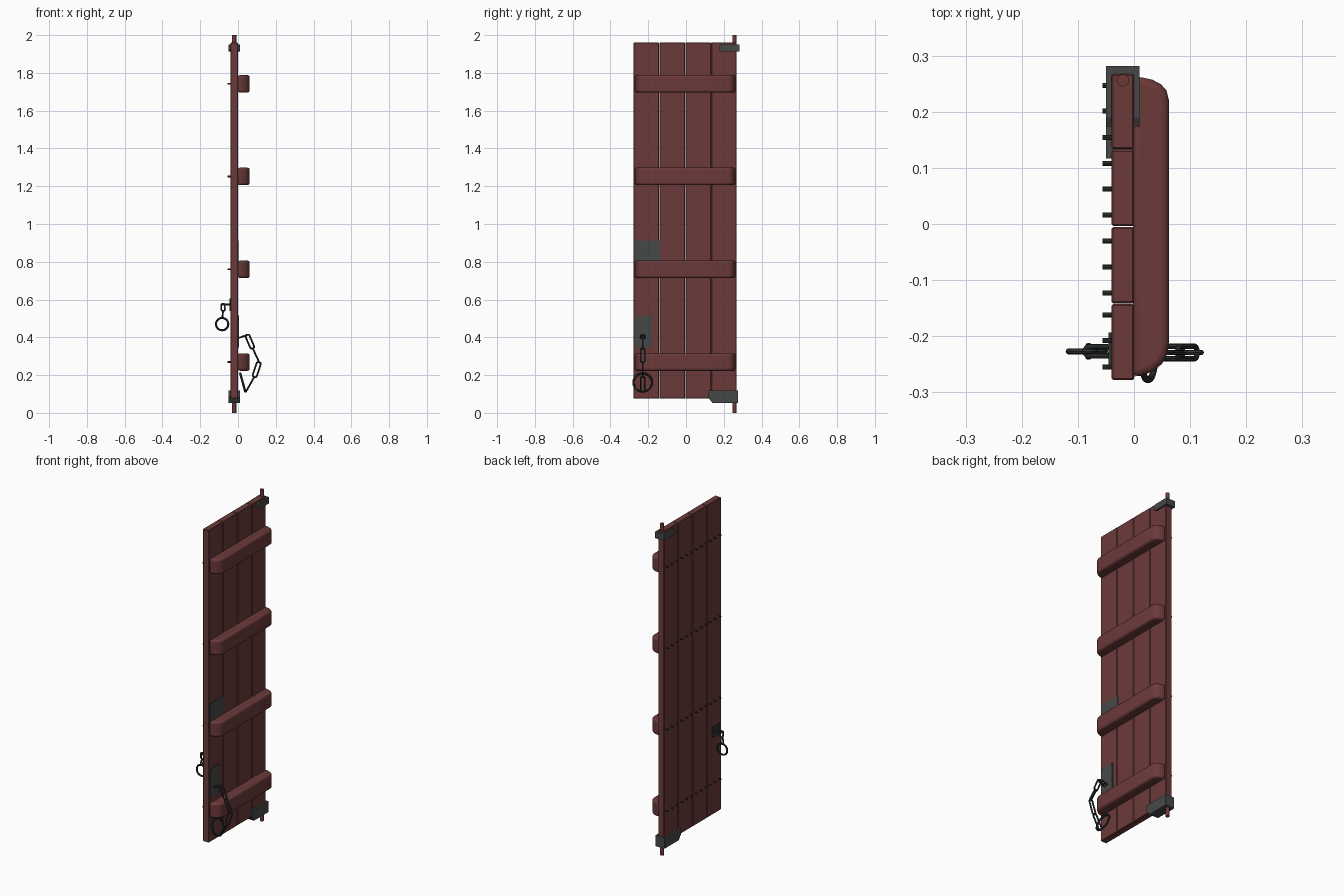
import bpy, bmesh, math
from mathutils import Vector, Matrix

if "Cube" in bpy.data.objects:
    bpy.data.objects.remove(bpy.data.objects["Cube"])


def material(name, rgb):
    m = bpy.data.materials.new(name)
    m.diffuse_color = (*rgb, 1)
    m.use_nodes = True
    m.node_tree.nodes["Principled BSDF"].inputs["Base Color"].default_value = m.diffuse_color
    return m


WOOD = material("red_wood", (0.15, 0.042, 0.042))
IRON = material("grey_iron", (0.062, 0.066, 0.064))
DARK = material("dark_iron", (0.03, 0.034, 0.034))


def finish(bm, name, mat, bevel=0.0, segs=2, smooth=True):
    bmesh.ops.recalc_face_normals(bm, faces=bm.faces)
    me = bpy.data.meshes.new(name)
    bm.to_mesh(me)
    bm.free()
    ob = bpy.data.objects.new(name, me)
    bpy.context.collection.objects.link(ob)
    me.materials.append(mat)
    if bevel:
        mod = ob.modifiers.new("bevel", 'BEVEL')
        mod.width, mod.segments, mod.limit_method = bevel, segs, 'ANGLE'
        mod.angle_limit = math.radians(40)
    if smooth:
        bpy.ops.object.select_all(action='DESELECT')
        ob.select_set(True)
        bpy.context.view_layer.objects.active = ob
        bpy.ops.object.shade_smooth_by_angle(angle=math.radians(40))
    return ob


def prism(bm, pts, vec):
    """Extrude a flat outline along vec."""
    f = bm.faces.new([bm.verts.new(p) for p in pts])
    res = bmesh.ops.extrude_face_region(bm, geom=[f], use_keep_orig=True)
    vs = [v for v in res["geom"] if isinstance(v, bmesh.types.BMVert)]
    bmesh.ops.translate(bm, verts=vs, vec=vec)


def box(bm, x0, x1, y0, y1, z0, z1):
    prism(bm, [(x0, y0, z0), (x1, y0, z0), (x1, y1, z0), (x0, y1, z0)], (0, 0, z1 - z0))


def rod(bm, a, b, r, n=12):
    a, b = Vector(a), Vector(b)
    rot = (b - a).to_track_quat('Z', 'Y').to_matrix().to_4x4()
    bmesh.ops.create_cone(bm, cap_ends=True, segments=n, radius1=r, radius2=r,
                          depth=(b - a).length, matrix=Matrix.Translation((a + b) / 2) @ rot)


def tube_loop(bm, a, b, half_w, r, side, n=20, m=8):
    """Closed oval link whose outer ends sit at a and b; side is its width axis."""
    a, b = Vector(a), Vector(b)
    u, s, c = (b - a).normalized(), Vector(side).normalized(), (a + b) / 2
    s = (s - u * s.dot(u)).normalized()
    w = u.cross(s)
    straight = max((b - a).length / 2 - half_w, 0)
    rw = half_w - r
    rings = []
    for i in range(n):
        t = 2 * math.pi * (i + .5) / n
        d = u * math.cos(t) + s * math.sin(t)
        p = c + d * rw + u * math.copysign(straight, math.cos(t))
        rings.append([bm.verts.new(p + (d * math.cos(q) + w * math.sin(q)) * r)
                      for q in (2 * math.pi * j / m for j in range(m))])
    for i in range(n):
        A, B = rings[i], rings[(i + 1) % n]
        for j in range(m):
            bm.faces.new((A[j], A[(j + 1) % m], B[(j + 1) % m], B[j]))


# door planks
edges = [-0.279, -0.142, -0.0045, 0.133, 0.268]
for i in range(4):
    bm = bmesh.new()
    box(bm, -0.04, 0, edges[i] + .0006, edges[i + 1] - .0006, 0.075, 1.96)
    finish(bm, f"plank_{i + 1}", WOOD, 0.003, 1, False)

# cross battens with rounded ends, and the nails through them
profile = [(-0.002, -0.273), (0.015, -0.270), (0.035, -0.262), (0.050, -0.249), (0.059, -0.232),
           (0.062, -0.212), (0.062, 0.222), (0.058, 0.238), (0.048, 0.249), (0.033, 0.257),
           (0.015, 0.261), (-0.002, 0.263)]
nail_y = [0.247, 0.201, 0.154, 0.108, 0.062, 0.016, -0.030, -0.077, -0.123, -0.162, -0.208, -0.255]
for i, z in enumerate((0.269, 0.760, 1.252, 1.742)):
    bm = bmesh.new()
    prism(bm, [(x, y, z - .046) for x, y in profile], (0, 0, .092))
    finish(bm, f"batten_{i + 1}", WOOD, 0.012, 3)
    bm = bmesh.new()
    for y in nail_y:
        rod(bm, (-0.03, y, z), (-0.056, y, z), 0.0045, 8)
    finish(bm, f"batten_nails_{i + 1}", DARK)

# pivot pins at top and bottom
for name, z0, z1 in (("top_pivot", 1.94, 2.0), ("bottom_pivot", 0.0, 0.08)):
    bm = bmesh.new()
    rod(bm, (-0.02, 0.256, z0), (-0.02, 0.256, z1), 0.011, 16)
    finish(bm, name, WOOD)

# top hinge strap: two tapered arms joined by an end plate
bm = bmesh.new()
arm = [(0.282, 1.913), (0.282, 1.951), (0.19, 1.951), (0.174, 1.942), (0.174, 1.922), (0.19, 1.913)]
for x in (-0.05, -0.002):
    prism(bm, [(x, y, z) for y, z in arm], (0.012, 0, 0))
box(bm, -0.05, 0.01, 0.266, 0.282, 1.913, 1.951)
finish(bm, "top_hinge", IRON, smooth=False)

# bottom hinge shoe
bm = bmesh.new()
shoe = [(0.276, 0.052), (0.276, 0.118), (0.117, 0.118), (0.117, 0.083), (0.14, 0.052)]
prism(bm, [(-0.05, y, z) for y, z in shoe], (0.06, 0, 0))
finish(bm, "bottom_hinge", IRON, smooth=False)

# flat plates on the batten side
bm = bmesh.new()
box(bm, -0.002, 0.003, -0.272, -0.135, 0.80, 0.912)
finish(bm, "upper_plate", IRON, smooth=False)
bm = bmesh.new()
box(bm, -0.002, 0.004, -0.270, -0.177, 0.345, 0.516)
finish(bm, "chain_plate", IRON, smooth=False)
bm = bmesh.new()
for y in (-0.263, -0.184):
    for z in (0.353, 0.508):
        rod(bm, (0, y, z), (0.006, y, z), 0.004, 8)
finish(bm, "plate_nails", DARK)

# hanging chain with ring on the batten side
Y = -0.229
bm = bmesh.new()
path = [(-0.002, 0.395), (0.048, 0.412), (0.078, 0.342), (0.112, 0.268), (0.086, 0.190), (0.042, 0.112)]
for i in range(5):
    (x0, z0), (x1, z1) = path[i], path[i + 1]
    a, b = Vector((x0, Y, z0)), Vector((x1, Y, z1))
    e = (b - a).normalized() * 0.006
    side = (0, 1, 0) if i % 2 == 0 else (1, 0, 0.3)
    tube_loop(bm, a - e, b + e, 0.016, 0.0048, side)
finish(bm, "long_chain", DARK)
bm = bmesh.new()
tube_loop(bm, (0.010, Y, 0.215), (0.040, Y, 0.107), 0.055, 0.006, (0, 1, 0), 32)
finish(bm, "chain_ring", DARK)

# pull ring on the nail side: plate, staple, links, ring
bm = bmesh.new()
box(bm, -0.045, -0.038, -0.258, -0.193, 0.54, 0.605)
finish(bm, "pull_plate", DARK, smooth=False)
bm = bmesh.new()
tube_loop(bm, (-0.036, Y + .002, 0.573), (-0.092, Y + .002, 0.573), 0.013, 0.0048, (0, 1, 0))
tube_loop(bm, (-0.080, Y + .002, 0.583), (-0.078, Y + .002, 0.535), 0.014, 0.0045, (1, 0, 0))
tube_loop(bm, (-0.078, Y + .002, 0.545), (-0.084, Y + .002, 0.497), 0.015, 0.0045, (0, 1, 0))
finish(bm, "pull_links", DARK)
bm = bmesh.new()
tube_loop(bm, (-0.084, Y + .002, 0.508), (-0.084, Y + .002, 0.432), 0.038, 0.0055, (1, 0, 0), 32)
finish(bm, "pull_ring", DARK)
